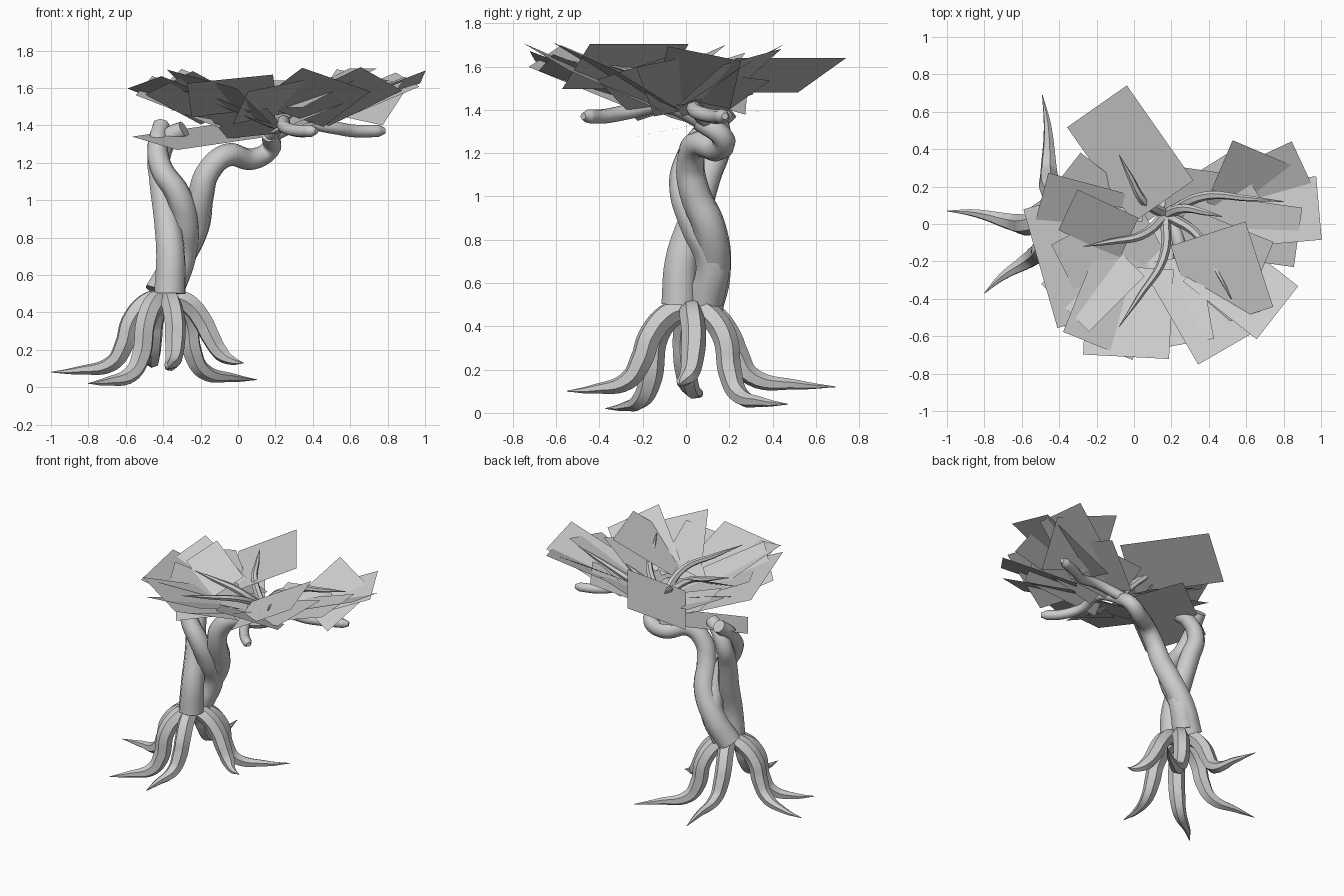
import bpy
import bmesh
from math import radians, cos, sin, hypot
from mathutils import Vector

cube = bpy.data.objects.get("Cube")
if cube:
    bpy.data.objects.remove(cube, do_unlink=True)

GREY = (0.6, 0.6, 0.6, 1.0)
grey = bpy.data.materials.new("plain grey")
grey.diffuse_color = GREY
grey.use_nodes = True
grey.node_tree.nodes["Principled BSDF"].inputs["Base Color"].default_value = GREY


def tube(name, points, radii, sides_level=1, sharp=35):
    """Sweep a tapered tube along a smooth path and turn it into a mesh."""
    curve = bpy.data.curves.new(name, "CURVE")
    curve.dimensions = "3D"
    curve.bevel_depth = 1.0
    curve.bevel_resolution = sides_level
    curve.resolution_u = 6
    curve.use_fill_caps = True
    spline = curve.splines.new("BEZIER")
    spline.bezier_points.add(len(points) - 1)
    for knot, co, radius in zip(spline.bezier_points, points, radii):
        knot.co = co
        knot.radius = radius
        knot.handle_left_type = knot.handle_right_type = "AUTO"
    obj = bpy.data.objects.new(name, curve)
    bpy.context.scene.collection.objects.link(obj)
    bpy.ops.object.select_all(action="DESELECT")
    obj.select_set(True)
    bpy.context.view_layer.objects.active = obj
    bpy.ops.object.convert(target="MESH")
    obj = bpy.context.view_layer.objects.active
    obj.data.materials.clear()
    obj.data.materials.append(grey)
    bpy.ops.object.shade_smooth_by_angle(angle=radians(sharp))


def taper(start, end, count):
    return [start + (end - start) * i / (count - 1) for i in range(count)]


# Roots: arch out of the trunk base, drop, then run out to a point
BASE = Vector((-0.38, 0.02, 0))
ROOT_TIPS = {
    "left_back_root": (0.10, 0.47, 0.04),
    "left_root": (0.03, -0.03, 0.13),
    "front_root": (-0.37, -0.55, 0.10),
    "right_front_root": (-0.80, -0.37, 0.02),
    "right_root": (-1.00, 0.07, 0.08),
    "back_root": (-0.49, 0.69, 0.12),
}
for name, tip in ROOT_TIPS.items():
    tip = Vector(tip)
    out = Vector((tip.x, tip.y, 0)) - BASE
    reach = out.length
    out.normalize()
    side = Vector((-out.y, out.x, 0))
    path = [BASE + out * d + side * bend + Vector((0, 0, z)) for d, bend, z in (
        (0.01, 0, 0.49), (0.11, 0.02, 0.45), (0.19, 0.04, 0.35),
        (0.225, 0.04, tip.z + 0.15), (0.29, 0.03, tip.z + 0.05),
        (0.29 + (reach - 0.29) * 0.55, 0, tip.z + 0.01))]
    tube(name, path + [tip], (0.05, 0.057, 0.057, 0.055, 0.045, 0.022, 0.002))

# Trunk: three stems twisted round each other
STEMS = {
    "front_stem": [(-0.365, -0.03, 0.5), (-0.36, -0.02, 0.7), (-0.38, 0.04, 0.9),
                   (-0.41, 0.1, 1.1), (-0.42, 0.15, 1.23), (-0.36, 0.14, 1.34),
                   (-0.29, 0.11, 1.38)],
    "long_stem": [(-0.42, 0.09, 0.5), (-0.33, 0.13, 0.66), (-0.23, 0.11, 0.85),
                  (-0.2, 0.04, 1.02), (-0.16, 0.02, 1.15), (-0.06, 0.05, 1.24),
                  (0.08, 0.15, 1.22), (0.17, 0.17, 1.27), (0.17, 0.06, 1.35)],
    "crossing_stem": [(-0.37, 0.09, 0.52), (-0.3, 0.12, 0.7), (-0.28, 0.04, 0.88),
                      (-0.32, -0.01, 1.03), (-0.41, 0.01, 1.17), (-0.43, 0.09, 1.3),
                      (-0.41, 0.2, 1.4)],
}
for name, path in STEMS.items():
    tube(name, path, taper(0.088, 0.047, len(path)), sides_level=2, sharp=60)

# Thick branches with blunt ends below the canopy
BRANCHES = {
    "left_branch": [(0.17, 0.1, 1.34), (0.35, 0.04, 1.41), (0.5, 0.05, 1.39),
                    (0.62, 0.12, 1.37), (0.75, 0.17, 1.37), (0.785, 0.18, 1.37)],
    "front_branch": [(0.17, 0.08, 1.34), (0.24, -0.1, 1.42), (0.25, -0.27, 1.39),
                     (0.32, -0.38, 1.37), (0.39, -0.45, 1.37), (0.42, -0.475, 1.37)],
}
for name, path in BRANCHES.items():
    tube(name, path, taper(0.036, 0.033, len(path) - 1) + [0.016],
         sides_level=2, sharp=60)

# Thin twigs that curve up through the leaves
HUB = Vector((0.17, 0.05, 1.38))
TWIG_TIPS = [(-0.08, 0.37, 1.62), (-0.27, -0.12, 1.6), (-0.08, -0.55, 1.63),
             (0.52, -0.4, 1.62), (0.8, 0.12, 1.64), (0.47, 0.04, 1.57)]
for i, tip in enumerate(TWIG_TIPS):
    span = Vector(tip) - HUB
    side = Vector((-span.y, span.x, 0.5)) * 0.12
    path = [HUB, HUB + span * 0.35 + side, HUB + span * 0.7 + side * 0.5, tip]
    tube(f"twig_{i + 1}", path, (0.03, 0.024, 0.016, 0.002))


# Leaves: flat sheets spreading from the hub in a bowl
def leaf(name, x, y, yaw, length, width, roll, rise=0.38, z=None):
    if z is None:
        z = 1.39 + 0.3 * hypot(x - HUB.x, y - HUB.y)
    c, s = cos(radians(yaw)), sin(radians(yaw))
    along = Vector((c, s, rise)) * length / 2
    across = Vector((-s, c, roll)) * width / 2
    centre = Vector((x, y, z))
    bm = bmesh.new()
    bm.faces.new([bm.verts.new(centre + along * a + across * b)
                  for a, b in ((-1, -1), (1, -1), (1, 1), (-1, 1))])
    mesh = bpy.data.meshes.new(name)
    bm.to_mesh(mesh)
    bm.free()
    mesh.materials.append(grey)
    bpy.context.scene.collection.objects.link(bpy.data.objects.new(name, mesh))


leaf("back_leaf", -0.02, 0.375, -55, 0.62, 0.39, 0.41, rise=0.0, z=1.56)
leaf("low_leaf", -0.2, 0.08, 35, 0.6, 0.42, 0.17, rise=0.12, z=1.34)
leaf("left_top_leaf", 0.65, 0.2, -23, 0.42, 0.36, 0.6, rise=-0.2, z=1.55)
leaf("right_top_leaf", -0.19, 0.0, -25, 0.36, 0.24, 0.4, rise=-0.35, z=1.59)
leaf("front_top_leaf", 0.47, -0.28, -72, 0.48, 0.42, 0.5, rise=0.0, z=1.6)
leaf("inner_leaf", 0.05, -0.16, -110, 0.32, 0.34, 0.1, rise=0.4, z=1.41)

# x, y, direction, length, width, sideways slope
SPREAD = [
    (0.68, 0.2, 25, 0.5, 0.3, 0.25),
    (0.7, 0.06, 5, 0.58, 0.34, -0.2),
    (0.58, -0.03, -8, 0.6, 0.32, 0.2),
    (0.57, -0.32, -38, 0.5, 0.36, -0.35),
    (0.4, -0.43, -60, 0.5, 0.42, -0.3),
    (-0.03, -0.47, -93, 0.48, 0.46, 0.1),
    (-0.1, -0.42, -112, 0.5, 0.4, -0.25),
    (-0.26, -0.17, 196, 0.5, 0.66, 0.1),
    (-0.12, -0.17, 207, 0.52, 0.4, -0.1),
    (-0.28, 0.05, 165, 0.46, 0.34, -0.3),
    (-0.13, 0.15, 178, 0.36, 0.26, 0.3),
    (-0.2, 0.15, 142, 0.42, 0.26, 0.2),
    (0.34, 0.13, 82, 0.32, 0.34, -0.2),
    (0.45, -0.16, -22, 0.5, 0.34, 0.3),
    (0.2, -0.42, -80, 0.46, 0.38, 0.2),
    (-0.22, -0.3, -135, 0.42, 0.36, 0.35),
    (0.42, 0.15, 32, 0.42, 0.3, -0.1),
]
for i, row in enumerate(SPREAD):
    leaf(f"spread_leaf_{i + 1}", *row)
